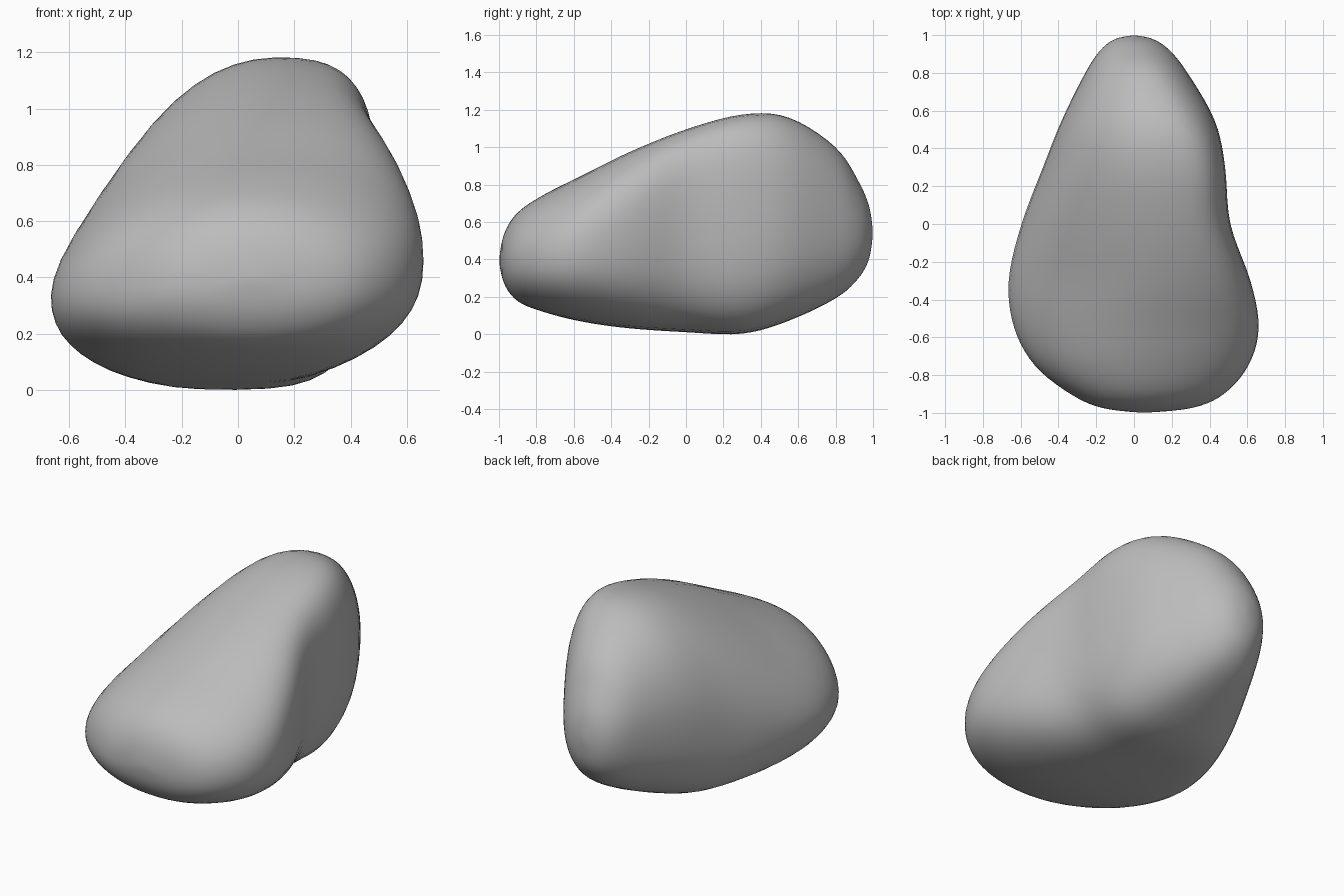
import bpy
import bmesh
import math

RING_POINTS = 48      # vertices around each cross-section
STEPS = 5             # interpolated rings between two key sections

# Key sections along the length, each holding:
# y, right x, left x, bottom z, top z, height of right flank, height of left flank,
# crest x, then the fullness of the right slope, the left ridge and the lower edges
SECTIONS = [
    (-1, .05, .05, .4, .4, .4, .4, .05, 2, 2, 2.2),
    (-.975, -.17, .31, .28, .54, .38, .4, .06, 2, 2, 2.2),
    (-.9, -.34, .48, .18, .66, .36, .41, .06, 2, 2.1, 2.2),
    (-.75, -.53, .61, .12, .76, .35, .43, .07, 1.85, 2.2, 2.3),
    (-.55, -.64, .665, .07, .86, .34, .46, .09, 1.7, 2.4, 2.35),
    (-.3, -.67, .62, .035, .985, .35, .51, .12, 1.6, 2.9, 2.6),
    (0, -.6, .51, .015, 1.105, .39, .62, .14, 1.75, 3.4, 3),
    (.3, -.485, .485, .005, 1.185, .47, .68, .13, 1.9, 3.4, 3.1),
    (.55, -.385, .43, .075, 1.17, .54, .66, .12, 2, 2.7, 2.7),
    (.8, -.26, .285, .195, 1.01, .57, .6, .06, 2, 2.3, 2.4),
    (.92, -.18, .19, .3, .83, .56, .57, .02, 2, 2, 2.2),
    (.98, -.1, .1, .41, .69, .55, .55, 0, 2, 2, 2),
    (1, 0, 0, .55, .55, .55, .55, 0, 2, 2, 2),
]


def blend(a, b, c, d, t):
    """Smooth curve from b to c, with a and d as neighbours."""
    return b + t / 2 * (c - a + t * (2 * a - 5 * b + 4 * c - d
                                     + t * (3 * (b - c) + d - a)))


def interpolated_sections():
    last = len(SECTIONS) - 1
    for i in range(last):
        keys = [SECTIONS[min(max(k, 0), last)] for k in range(i - 1, i + 3)]
        for step in range(STEPS):
            yield [blend(*values, step / STEPS) for values in zip(*keys)]
    yield SECTIONS[last]


def bulge(value, exponent):
    return abs(value) ** (2 / exponent)


def section_point(section, angle):
    """Point on a lopsided rounded outline with its own curve per quadrant."""
    (y, right, left, bottom, top, right_z, left_z, crest,
     slope_fullness, ridge_fullness, edge_fullness) = section
    c, s = math.cos(angle), math.sin(angle)
    side_x, side_z = (left, left_z) if c >= 0 else (right, right_z)
    if s >= 0:
        pole_x, pole_z = crest, top
        exponent = ridge_fullness if c >= 0 else slope_fullness
    else:
        pole_x, pole_z = (left + right) / 2, bottom
        exponent = edge_fullness
    x = pole_x + (side_x - pole_x) * bulge(c, exponent)
    z = side_z + (pole_z - side_z) * bulge(s, exponent)
    return x, y, z


def build_rock():
    bm = bmesh.new()
    rings = []
    for section in interpolated_sections():
        rings.append([
            bm.verts.new(section_point(section, math.tau * k / RING_POINTS))
            for k in range(RING_POINTS)])

    # Skin the rings, then collapse the rings at both tips
    for ring, following in zip(rings, rings[1:]):
        for k in range(RING_POINTS):
            n = (k + 1) % RING_POINTS
            bm.faces.new((ring[k], ring[n], following[n], following[k]))
    bmesh.ops.remove_doubles(bm, verts=bm.verts[:], dist=0.0005)

    # Soften the surface slightly
    for _ in range(4):
        bmesh.ops.smooth_vert(bm, verts=bm.verts[:], factor=0.4,
                              use_axis_x=True, use_axis_y=True, use_axis_z=True)
    bmesh.ops.recalc_face_normals(bm, faces=bm.faces[:])
    for face in bm.faces:
        face.smooth = True

    # Rest the rock on the ground
    lowest = min(v.co.z for v in bm.verts)
    bmesh.ops.translate(bm, verts=bm.verts[:], vec=(0, 0, -lowest))

    mesh = bpy.data.meshes.new("rock")
    bm.to_mesh(mesh)
    bm.free()
    rock = bpy.data.objects.new("rock", mesh)
    bpy.context.collection.objects.link(rock)
    return rock


def make_material(name, color):
    material = bpy.data.materials.new(name)
    material.use_nodes = True
    material.diffuse_color = color
    shader = next(n for n in material.node_tree.nodes
                  if n.type == 'BSDF_PRINCIPLED')
    shader.inputs["Base Color"].default_value = color
    return material


default_cube = bpy.data.objects.get("Cube")
if default_cube:
    bpy.data.objects.remove(default_cube, do_unlink=True)

stone = make_material("stone grey", (.5, .5, .5, 1))
build_rock().data.materials.append(stone)
